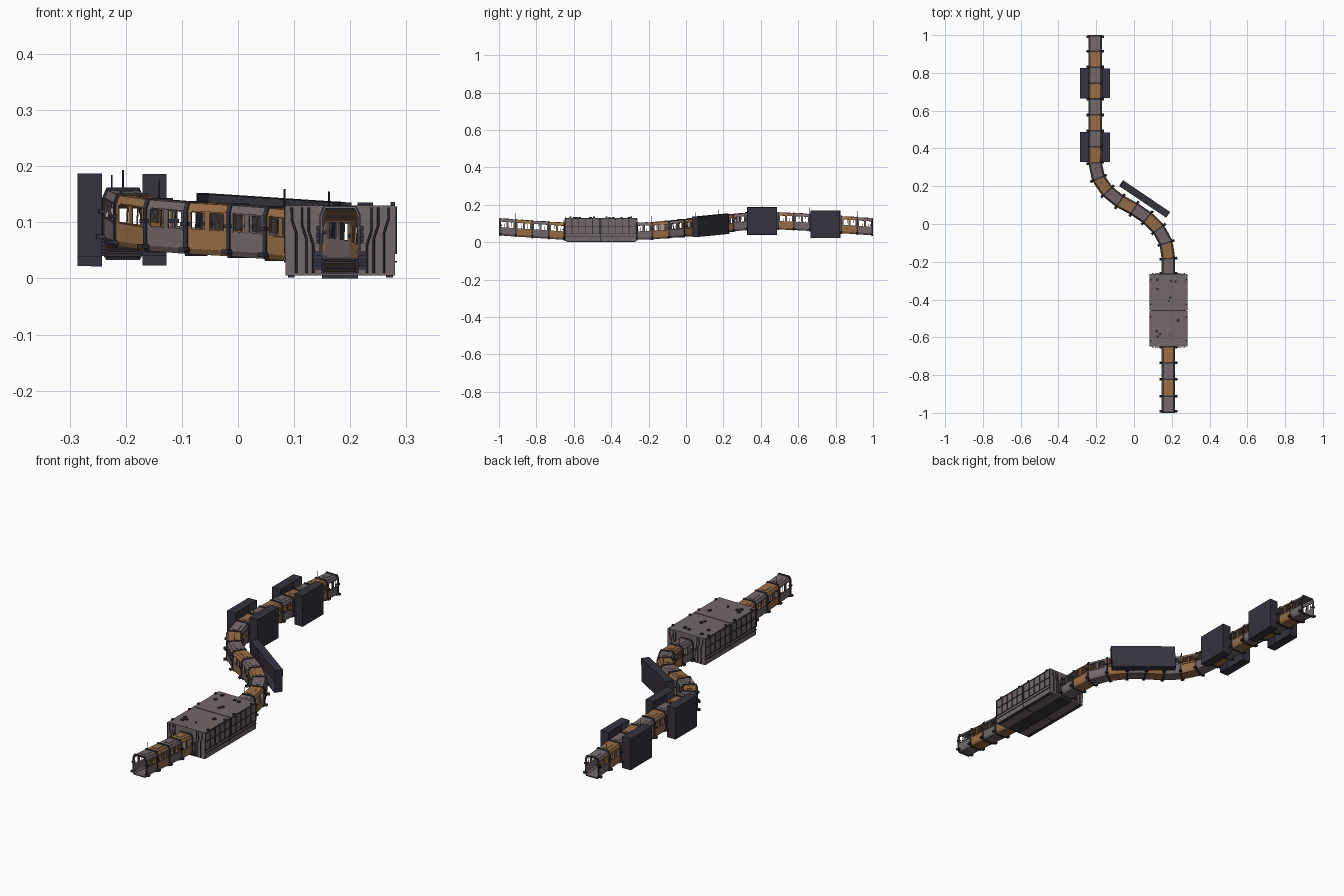
import bpy, bmesh, math, random
from mathutils import Vector, Matrix

if "Cube" in bpy.data.objects:
    bpy.data.objects.remove(bpy.data.objects["Cube"])

random.seed(4)

def mat(name, c):
    m = bpy.data.materials.new(name)
    m.diffuse_color = (*c, 1)
    m.use_nodes = True
    m.node_tree.nodes["Principled BSDF"].inputs["Base Color"].default_value = m.diffuse_color
    return m

BROWN = mat("rusty_brown", (0.30, 0.15, 0.06))
GREY = mat("mauve_grey", (0.17, 0.135, 0.14))
DARK = mat("dark_metal", (0.035, 0.032, 0.045))

def finish(bm, name, m, thick=0):
    bmesh.ops.recalc_face_normals(bm, faces=bm.faces)
    me = bpy.data.meshes.new(name)
    bm.to_mesh(me)
    bm.free()
    me.materials.append(m)
    ob = bpy.data.objects.new(name, me)
    bpy.context.collection.objects.link(ob)
    if thick:
        s = ob.modifiers.new("thickness", 'SOLIDIFY')
        s.thickness = thick
        s.offset = -1
    return ob

def add_box(bm, lo, hi, M=Matrix()):
    lo, hi = Vector(lo), Vector(hi)
    S = Matrix.Diagonal((*(hi - lo), 1))
    return bmesh.ops.create_cube(bm, size=1, matrix=M @ Matrix.Translation((lo + hi) / 2) @ S)

def boxes(name, m, items):
    bm = bmesh.new()
    for lo, hi in items:
        add_box(bm, lo, hi)
    return finish(bm, name, m)

def pipe(name, pts, r, m):
    cu = bpy.data.curves.new(name, 'CURVE')
    cu.dimensions = '3D'
    cu.bevel_depth, cu.bevel_resolution = r, 1
    cu.use_fill_caps = True
    sp = cu.splines.new('POLY')
    sp.points.add(len(pts) - 1)
    for p, q in zip(sp.points, pts):
        p.co = (*q, 1)
    cu.materials.append(m)
    bpy.context.collection.objects.link(bpy.data.objects.new(name, cu))

# floor height along the route
HEIGHTS = [(-1, .036), (-.65, .012), (-.2, .013), (0, .031), (.2, .052), (.32, .066),
           (.45, .069), (.6, .064), (1, .036)]
def floor_z(y):
    for (a, za), (b, zb) in zip(HEIGHTS, HEIGHTS[1:]):
        if y <= b + 1e-6:
            return za + (zb - za) * (y - a) / (b - a)
    return HEIGHTS[-1][1]

def route(ctrl, n):
    """Smooth the control points, then space n+1 stations evenly along them."""
    c = [Vector(p) for p in ctrl]
    c = [2 * c[0] - c[1]] + c + [2 * c[-1] - c[-2]]
    d = []
    for i in range(1, len(c) - 2):
        p0, p1, p2, p3 = c[i - 1:i + 3]
        for k in range(20):
            t = k / 20
            d.append(.5 * (2 * p1 + (p2 - p0) * t + (2 * p0 - 5 * p1 + 4 * p2 - p3) * t * t
                           + (3 * p1 - p0 - 3 * p2 + p3) * t ** 3))
    d.append(c[-2])
    acc = [0]
    for a, b in zip(d, d[1:]):
        acc.append(acc[-1] + (b - a).length)
    out = []
    for k in range(n + 1):
        s = acc[-1] * k / n
        i = max(j for j in range(len(acc) - 1) if acc[j] <= s + 1e-9)
        out.append(d[i].lerp(d[i + 1], min(1, (s - acc[i]) / (acc[i + 1] - acc[i]))))
    return out

HALF = [(.028, 0), (.034, .010), (.034, .045), (.034, .075), (.027, .091)]
PROFILE = HALF + [(-x, z) for x, z in reversed(HALF)]
COLS = [0, .12, .44, .56, .88, 1]

def corridor(stations, tag, start_grey):
    n = len(stations)
    frames = []
    for i, p in enumerate(stations):
        f = (stations[min(i + 1, n - 1)] - stations[max(i - 1, 0)]).normalized()
        frames.append((Vector((p.x, p.y, floor_z(p.y))), Vector((f.y, -f.x, 0)), Vector((f.x, f.y, 0))))
    def ring_at(i, t, scale=1):
        (a, ra, _), (b, rb, _) = frames[i], frames[min(i + 1, n - 1)]
        o, r = a.lerp(b, t), ra.lerp(rb, t)
        return [o + r * x * scale + Vector((0, 0, (z - .045) * scale + .045)) for x, z in PROFILE]
    for i in range(n - 1):
        # hollow car with two window openings on each side
        m = GREY if (i + start_grey) % 2 else BROWN
        bm = bmesh.new()
        rings = [[bm.verts.new(v) for v in ring_at(i, t)] for t in COLS]
        N = len(PROFILE)
        for c in range(5):
            for k in range(N):
                if k in (2, 6) and c in (1, 3):
                    continue
                k2 = (k + 1) % N
                bm.faces.new((rings[c][k], rings[c][k2], rings[c + 1][k2], rings[c + 1][k]))
        finish(bm, f"{tag}_corridor_section_{i}", m, .0025)
        # window crossbars, sills and roof rib
        bm = bmesh.new()
        a, b = frames[i][0], frames[i + 1][0]
        d = b - a
        M = Matrix.Translation((a + b) / 2) @ d.to_track_quat('Y', 'Z').to_matrix().to_4x4()
        L = d.length / 2 - .006
        for s in (-1, 1):
            for z in (.0425, .0765):
                add_box(bm, (s * .0345 - .0012, -L, z - .001), (s * .0345 + .0012, L, z + .001), M)
            for y in (-.22, .22):
                add_box(bm, (s * .033 - .001, y * 2 * L - .001, .045), (s * .033 + .001, y * 2 * L + .001, .075), M)
        add_box(bm, (-.012, -L * .6, .0905), (.012, L * .6, .0925), M)
        finish(bm, f"{tag}_section_trim_{i}", m)
    for i, (o, r, f) in enumerate(frames):
        # joint collar ring
        bm = bmesh.new()
        off = .004 if i == 0 else -.004 if i == n - 1 else 0
        loops = []
        for w in (-.004, .004):
            loops.append([bm.verts.new(v + f * (w + off)) for v in ring_at(i, 0, 1.07)])
        for k in range(len(PROFILE)):
            k2 = (k + 1) % len(PROFILE)
            bm.faces.new((loops[0][k], loops[0][k2], loops[1][k2], loops[1][k]))
        finish(bm, f"{tag}_joint_collar_{i}", DARK, .004)
        # side lugs beside each collar
        bm = bmesh.new()
        M = Matrix((r, f, (0, 0, 1))).transposed().to_4x4()
        M.translation = o + f * off * 2
        for s in (-1, 1):
            for z0, z1, w in ((.004, .012, .047), (.05, .057, .042)):
                add_box(bm, (min(s * .03, s * w), -.007, z0), (max(s * .03, s * w), .007, z1), M)
        finish(bm, f"{tag}_side_lugs_{i}", DARK)
        # thin roof mast on some joints
        if i % 3 == 1:
            q = o + r * random.choice((-.02, 0, .02))
            pipe(f"{tag}_roof_mast_{i}", [q + Vector((0, 0, .088)), q + Vector((0, 0, .125))], .0016, DARK)

X = .182
corridor(route([(X, -1), (X, -.82), (X, -.645)], 4), "front", 1)
corridor(route([(X, -.268), (X, -.2), (.177, -.12), (.125, -.02), (.03, .063), (-.075, .12), (-.165, .2),
                (-.202, .29), (-.205, .4), (-.205, .7), (-.205, 1)], 17), "rear", 1)

# two-part hall: floor, roof, side walls, end walls with doorway
X0, X1, T = .085, .28, .004
for tag, y0, y1, end in (("front", -.648, -.461, -.648), ("rear", -.455, -.265, -.265)):
    e0, e1 = (end, end + T) if tag == "front" else (end - T, end)
    boxes(f"{tag}_hall_shell", GREY, [
        ((X0, y0, .005), (X1, y1, .010)),
        ((X0, y0, .125), (X1, y1, .130)),
        ((X0, y0, .005), (X0 + T, y1, .13)),
        ((X1 - T, y0, .005), (X1, y1, .13)),
        ((X0, e0, .005), (X - .033, e1, .13)),
        ((X + .033, e0, .005), (X1, e1, .13)),
        ((X - .033, e0, .1), (X + .033, e1, .13))])
    # wall ribs and rails
    ribs = []
    for x in (X0 - .001, X1 + .001):
        for k in range(6):
            y = y0 + .002 + (y1 - y0 - .004) * k / 5
            ribs.append(((x - .002, y - .002, .045), (x + .002, y + .002, .128)))
        for z in (.03, .045, .085, .126):
            ribs.append(((x - .002, y0, z - .0015), (x + .002, y1, z + .0015)))
    boxes(f"{tag}_hall_wall_ribs", DARK, ribs)
    # roof lumps and edge teeth
    lumps = [((X0, y - .005, .128), (X0 + .008, y + .005, .136)) for y in (y0 + .03, y1 - .03)]
    lumps += [((X1 - .008, y - .005, .128), (X1, y + .005, .136)) for y in (y0 + .03, y1 - .03)]
    for k in range(6):
        x, y, r = random.uniform(.11, .26), random.uniform(y0 + .02, y1 - .02), random.uniform(.003, .007)
        lumps.append(((x - r, y - r, .128), (x + r, y + r, .135)))
    boxes(f"{tag}_hall_roof_lumps", DARK, lumps)
    # interior lockers along both walls
    boxes(f"{tag}_hall_lockers", BROWN, [
        ((x - .008, y0 + .02 + k * .055, .01), (x + .008, y0 + .06 + k * .055, .06))
        for x in (X0 + .014, X1 - .014) for k in range(3)])

# seam frame between the hall halves, doorway frame, underside skid
boxes("hall_seam_frame", DARK, [
    ((X0 + .003, -.463, .006), (X0 + .01, -.453, .128)), ((X1 - .01, -.463, .006), (X1 - .003, -.453, .128)),
    ((X0 + .003, -.463, .12), (X1 - .003, -.453, .128)), ((X0 + .003, -.463, .006), (X1 - .003, -.453, .012))])
boxes("hall_underside_skid", DARK, [((X - .032, -.64, 0), (X + .032, -.27, .006)),
      ((X0 + .004, -.64, .002), (X0 + .016, -.27, .006)), ((X1 - .016, -.64, .002), (X1 - .004, -.27, .006))])

# pipes bent over the front and back end walls
for s in (-1, 1):
    for k, dx in enumerate((.048, .06, .078)):
        for tag, y, d in (("front", -.648, -1), ("back", -.265, 1)):
            x = X + s * dx
            pipe(f"{tag}_wall_pipe_{s}_{k}", [(x, y + d * .004, .01), (x, y + d * .004, .06 + .01 * k),
                 (x + s * .008, y + d * .005, .085 + .01 * k), (x + s * .008, y + d * .003, .126)], .002, DARK)

# backdrop screens: trays open toward the corridor windows
def screen(name, M, depth, length, height):
    bm = bmesh.new()
    add_box(bm, (0, -length / 2, -height / 2), (depth, length / 2, height / 2))
    inner = [f for f in bm.faces if f.calc_center_median().x < 1e-5]
    bmesh.ops.delete(bm, geom=inner, context='FACES_ONLY')
    bm.transform(M)
    finish(bm, name, DARK, .002)

for k, (y, z, slope) in enumerate(((.407, .113, 0), (.745, .096, 0))):
    for s in (-1, 1):
        M = Matrix.Translation((-.206 + s * .036, y, z)) @ Matrix.Rotation(0 if s > 0 else math.pi, 4, 'Z')
        screen(f"straight_screen_{k}_{'right' if s > 0 else 'left'}", M, .043, .157, .146)

# screen beside the bend, turned and tilted with the route
d = Vector((-.245, .165, .016)).normalized()
r = d.cross(Vector((0, 0, 1))).normalized()
M = Matrix((r, d, r.cross(d))).transposed().to_4x4()
M.translation = (.046, .117, .09)
screen("bend_screen", M, .037, .295, .108)
